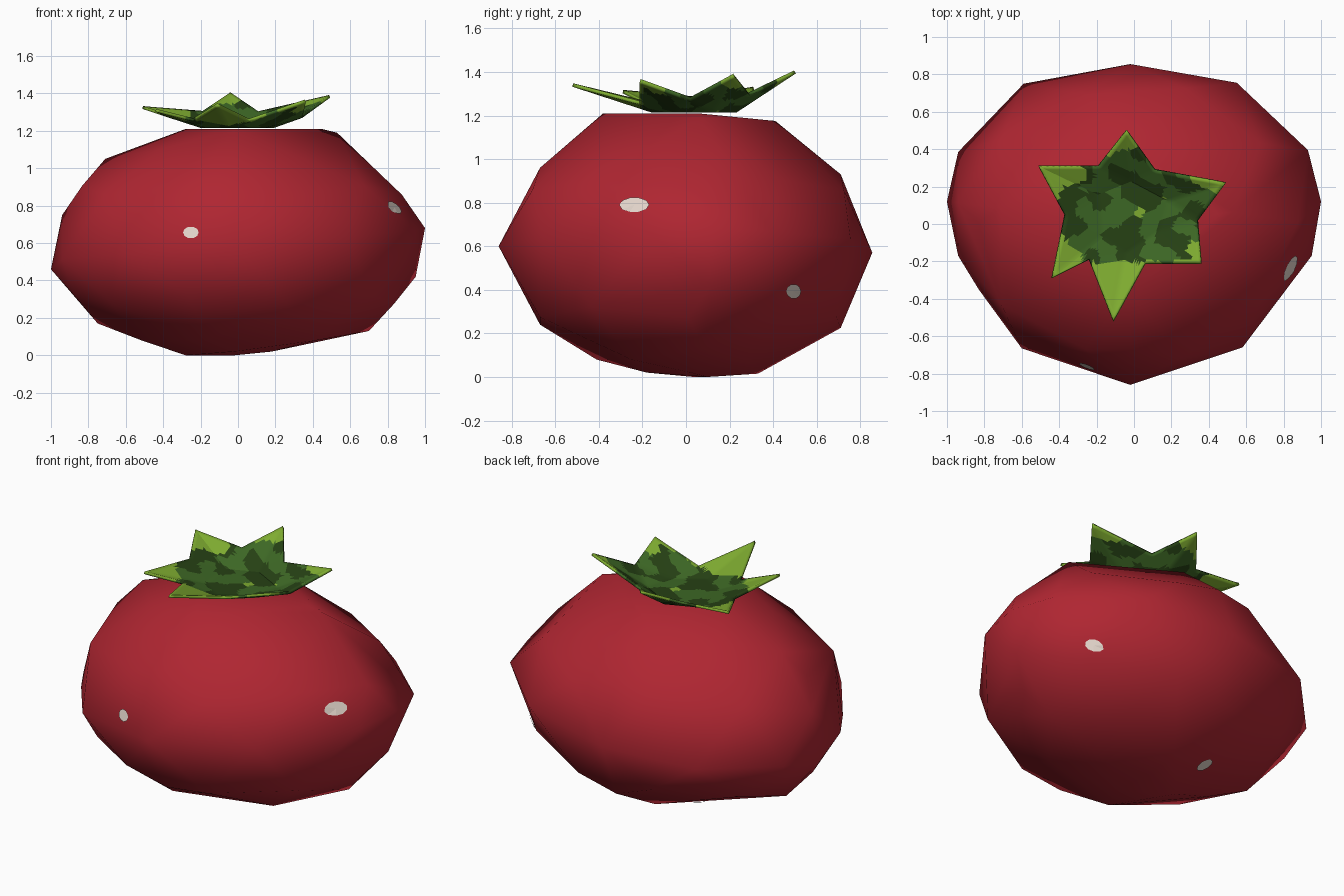
import bpy, bmesh, math
from mathutils import Vector, noise
from mathutils.bvhtree import BVHTree

if "Cube" in bpy.data.objects:
    bpy.data.objects.remove(bpy.data.objects["Cube"])


def material(name, rgb):
    m = bpy.data.materials.new(name)
    m.diffuse_color = (*rgb, 1)
    m.use_nodes = True
    m.node_tree.nodes["Principled BSDF"].inputs["Base Color"].default_value = m.diffuse_color
    return m


RED = material("tomato red", (0.43, 0.019, 0.031))
WHITE = material("pale spot", (0.76, 0.66, 0.59))
LIGHT = material("light green", (0.21, 0.41, 0.03))
MID = material("mid green", (0.046, 0.135, 0.018))
DARK = material("dark green", (0.019, 0.052, 0.007))


def finish(bm, name, mats):
    me = bpy.data.meshes.new(name)
    bm.to_mesh(me)
    bm.free()
    ob = bpy.data.objects.new(name, me)
    bpy.context.collection.objects.link(ob)
    for m in mats:
        me.materials.append(m)
    return ob


# Fruit: convex skin over three uneven outlines and a rounded core
front = [(-.28, 0), (.18, .02), (.70, .13), (.95, .42), (1, .68), (.53, 1.19), (.45, 1.21),
         (-.28, 1.21), (-.71, 1.05), (-.94, .75), (-1, .46), (-.75, .17)]
side = [(-.86, .6), (-.67, .96), (-.38, 1.21), (.41, 1.175), (.71, .93), (.855, .57),
        (.71, .225), (.33, .015), (.1, 0), (-.18, .02), (-.67, .24)]
top = [(.55, .755), (.93, .395), (.95, -.17), (.58, -.66),
       (-.6, -.665), (-.83, -.35), (-.94, -.17), (-.94, .385), (-.59, .75)]
points = [Vector((x, .12 * abs(x), z)) for x, z in front]
points += [Vector((-.02, y, z)) for y, z in side]
points += [Vector((x, y, .59 + .08 * x)) for x, y in top]

core = bmesh.new()
bmesh.ops.create_icosphere(core, subdivisions=2, radius=1)
fill = [Vector((v.co.x * .98, v.co.y * .84 + .01, v.co.z * .6 + .59)) for v in core.verts]
core.free()
points += [p for p in fill if min((p - q).length for q in points) > .2]

bm = bmesh.new()
for p in points:
    bm.verts.new(p)
hull = bmesh.ops.convex_hull(bm, input=bm.verts[:])
junk = set(hull["geom_interior"] + hull["geom_unused"])
bmesh.ops.delete(bm, geom=[g for g in junk if isinstance(g, bmesh.types.BMVert)], context='VERTS')
bmesh.ops.recalc_face_normals(bm, faces=bm.faces[:])
for f in bm.faces:
    f.smooth = True
tree = BVHTree.FromBMesh(bm)
finish(bm, "fruit", [RED])


# Pale spots: small ovals laid on the skin
def spot(name, start, direction, half_w, half_h):
    d = Vector(direction).normalized()
    u = d.cross(Vector((0, 0, 1)) if abs(d.z) < .9 else Vector((1, 1, 0))).normalized()
    v = u.cross(d)
    bm = bmesh.new()

    def on_skin(offset):
        hit, normal, _, _ = tree.ray_cast(Vector(start) + offset, d)
        return bm.verts.new(hit + normal * .006)

    mid = on_skin(Vector())
    rim = []
    for i in range(10):
        a = i * math.tau / 10
        rim.append(on_skin(u * half_w * math.cos(a) + v * half_h * math.sin(a)))
    for i in range(10):
        bm.faces.new((mid, rim[i], rim[(i + 1) % 10]))
    for f in bm.faces:
        f.normal_update()
        if f.normal.dot(d) > 0:
            f.normal_flip()
    finish(bm, name, [WHITE])


spot("front_spot", (-.25, -2, .655), (0, 1, 0), .042, .032)
spot("right_spot", (2, -.235, .787), (-1, 0, 0), .068, .034)
spot("back_right_spot", (2, .49, .395), (-1, 0, 0), .034, .034)
spot("bottom_spot", (-.28, .28, -1), (0, 0, 1), .045, .045)

# Leafy star: six raised points round a small hexagonal base
tips = [(-.04, .5, 1.40), (.49, .22, 1.385), (.36, -.21, 1.36),
        (-.11, -.52, 1.34), (-.44, -.29, 1.31), (-.51, .31, 1.325)]
notches = [(.11, .29), (.34, .02), (.06, -.21), (-.24, -.19), (-.37, .05), (-.19, .31)]
bm = bmesh.new()
tip = [bm.verts.new(p) for p in tips]
notch = [bm.verts.new((x, y, 1.275 + .08 * y)) for x, y in notches]
base = [bm.verts.new((x * .38, y * .38 + .04, 1.222)) for x, y, z in tips]
centre = bm.verts.new((-.02, .04, 1.222))
for i in range(6):
    j = (i + 1) % 6
    bm.faces.new((base[i], tip[i], notch[i - 1]))
    bm.faces.new((base[i], notch[i], tip[i]))
    bm.faces.new((base[i], base[j], notch[i]))
    bm.faces.new((centre, base[j], base[i]))
bmesh.ops.recalc_face_normals(bm, faces=bm.faces[:])
bmesh.ops.subdivide_edges(bm, edges=bm.edges[:], cuts=9, use_grid_fill=True)
bmesh.ops.triangulate(bm, faces=bm.faces[:])

# Mottled greens: light towards the tips and the front, blotchy inside
for f in bm.faces:
    c = f.calc_center_median()
    n = noise.noise(Vector((c.x * 7, c.y * 7, 3.3)))
    r = math.hypot(c.x, c.y - .04)
    if r + .15 * n > .38 or c.y + .05 * n < -.2 or n > .38:
        f.material_index = 0
    elif noise.noise(Vector((c.x * 8 + 5, c.y * 11, 1.7))) > -.02:
        f.material_index = 1
    else:
        f.material_index = 2
star = finish(bm, "leaf_star", [LIGHT, MID, DARK])
thick = star.modifiers.new("thickness", 'SOLIDIFY')
thick.thickness = .016
thick.offset = 0
bpy.context.view_layer.objects.active = star
star.select_set(True)
bpy.ops.object.shade_smooth_by_angle(angle=math.radians(25))
